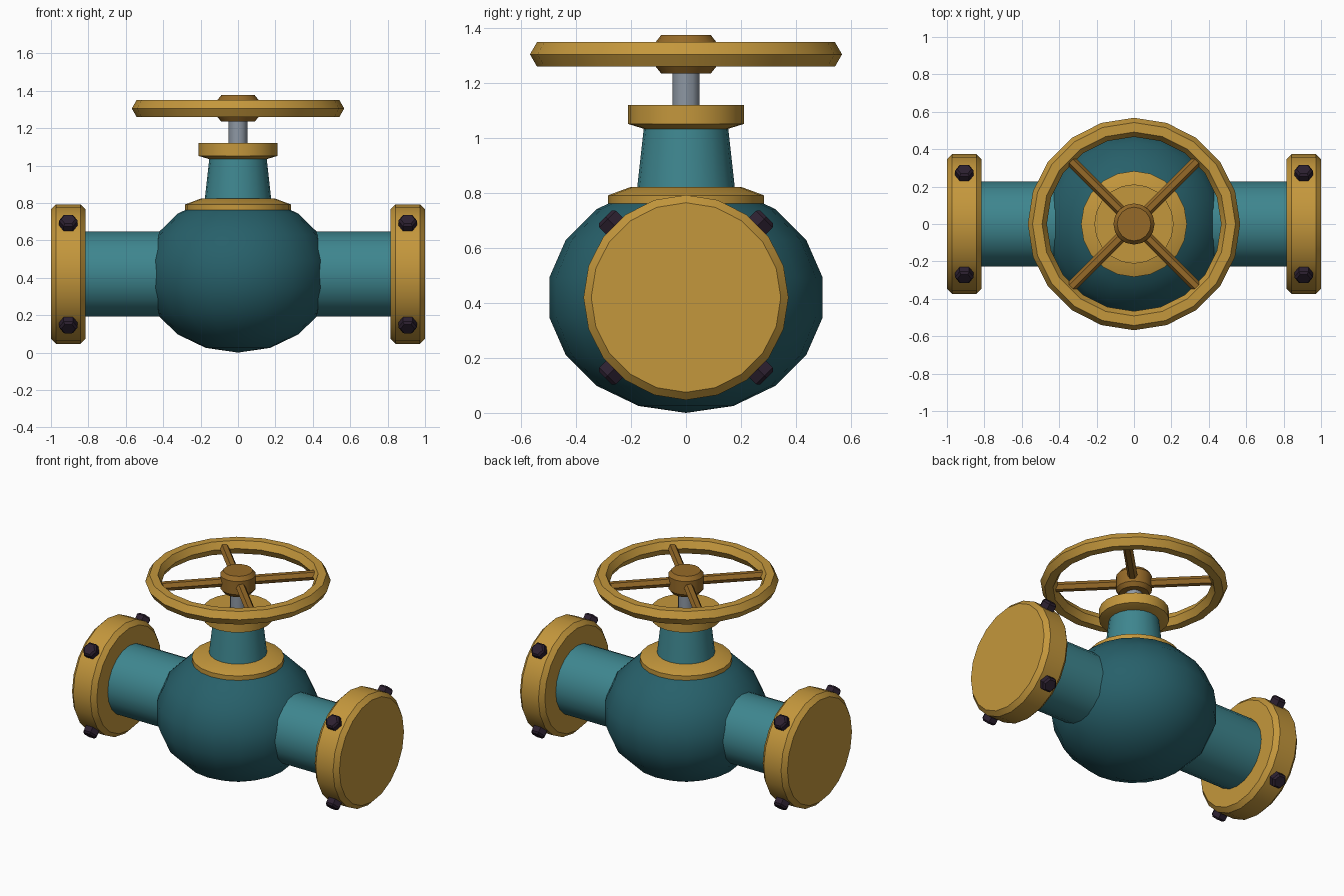
import bpy, math
from mathutils import Matrix, Vector

if "Cube" in bpy.data.objects:
    bpy.data.objects.remove(bpy.data.objects["Cube"])

def mat(name, hexa):
    c = [int(hexa[i:i + 2], 16) / 255 for i in (0, 2, 4)]
    m = bpy.data.materials.new(name)
    m.diffuse_color = [((v + 0.055) / 1.055) ** 2.4 if v > 0.04 else v / 12.92 for v in c] + [1]
    m.use_nodes = True
    m.node_tree.nodes["Principled BSDF"].inputs["Base Color"].default_value = m.diffuse_color
    return m

DARK_TEAL = mat("dark teal", "27606A")
TEAL = mat("teal", "3E868F")
GOLD = mat("gold", "C4973C")
BRONZE = mat("bronze", "966A28")
STEEL = mat("steel", "8E98A4")
BLACK = mat("bolt black", "2C2030")

def finish(ob, name, material, angle=30):
    ob.name = name
    ob.data.materials.append(material)
    bpy.ops.object.select_all(action='DESELECT')
    ob.select_set(True)
    bpy.context.view_layer.objects.active = ob
    bpy.ops.object.shade_smooth_by_angle(angle=math.radians(angle))
    return ob

def lathe(name, profile, n, material, direction=(0, 0, 1), origin=(0, 0, 0), turn=0.0):
    """Spin (radius, height) points around an axis, with flat caps."""
    d = Vector(direction).normalized()
    side = Vector((0, 0, 1)).cross(d)
    side = side.normalized() if side.length > 1e-4 else Vector((1, 0, 0))
    other = d.cross(side)
    o = Vector(origin)
    verts = []
    for r, h in profile:
        for i in range(n):
            a = 2 * math.pi * i / n + turn
            verts.append(o + d * h + side * (r * math.cos(a)) + other * (r * math.sin(a)))
    faces = [tuple(reversed(range(n)))]
    for k in range(len(profile) - 1):
        for i in range(n):
            j = (i + 1) % n
            faces.append((k * n + i, k * n + j, (k + 1) * n + j, (k + 1) * n + i))
    faces.append(tuple(range((len(profile) - 1) * n, len(profile) * n)))
    me = bpy.data.meshes.new(name)
    me.from_pydata(verts, [], faces)
    ob = bpy.data.objects.new(name, me)
    bpy.context.collection.objects.link(ob)
    return finish(ob, name, material)

ZC = 0.42  # pipe centre height

# Valve body
bpy.ops.mesh.primitive_uv_sphere_add(segments=20, ring_count=9, radius=1, location=(0, 0, ZC))
body = bpy.context.object
body.data.transform(Matrix.Diagonal((0.505, 0.505, 0.42, 1)))
finish(body, "valve_body", DARK_TEAL, 40)

# Pipes, end flanges and radial bolts
for s, label in ((-1, "left"), (1, "right")):
    axis = (s, 0, 0)
    c = (0, 0, ZC)
    lathe(label + "_pipe", [(0.228, 0.1), (0.228, 0.85)], 20, TEAL, axis, c)
    lathe(label + "_flange", [(0.345, 0.815), (0.373, 0.843), (0.373, 0.972), (0.345, 1.0)],
          20, GOLD, axis, c)
    for k in range(4):
        a = math.radians(45 + 90 * k)
        lathe(f"{label}_bolt_{k + 1}", [(0.05, 0.33), (0.05, 0.403), (0.038, 0.415)], 6, BLACK,
              (0, math.cos(a), math.sin(a)), (s * 0.907, 0, ZC))

# Bonnet: collar, neck, gland flange, stem
lathe("bonnet_collar", [(0.25, 0.74), (0.283, 0.762), (0.283, 0.792), (0.2, 0.823)], 20, GOLD)
lathe("bonnet_neck", [(0.18, 0.8), (0.152, 1.05)], 20, TEAL)
lathe("gland_flange", [(0.15, 1.033), (0.212, 1.052), (0.212, 1.12)], 20, GOLD)
lathe("stem", [(0.05, 1.1), (0.05, 1.26)], 12, STEEL)

# Handwheel: rim, hub, four spokes
ZW = 1.305
bpy.ops.mesh.primitive_torus_add(major_segments=20, minor_segments=6, major_radius=0.517,
                                 minor_radius=0.051, location=(0, 0, ZW))
finish(bpy.context.object, "handwheel_rim", GOLD)
lathe("handwheel_hub", [(0.09, 1.235), (0.11, 1.26), (0.11, 1.35), (0.09, 1.376)], 16, BRONZE)
for k in range(4):
    a = math.radians(45 + 90 * k)
    lathe(f"handwheel_spoke_{k + 1}", [(0.03, 0.05), (0.03, 0.49)], 6, BRONZE,
          (math.cos(a), math.sin(a), 0), (0, 0, ZW))
